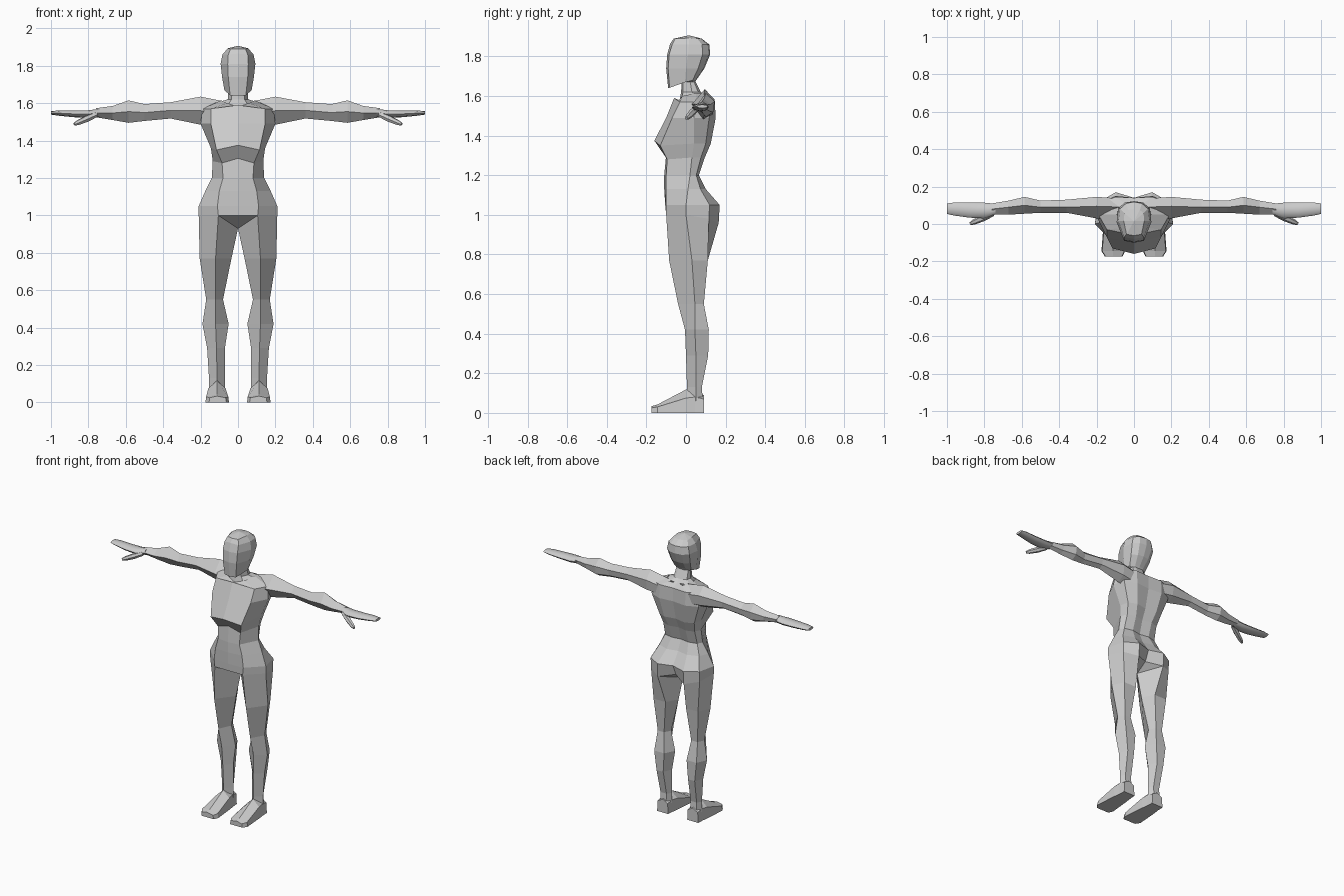
import bpy, bmesh, math
from mathutils import Vector

if "Cube" in bpy.data.objects:
    bpy.data.objects.remove(bpy.data.objects["Cube"])

grey = bpy.data.materials.new("light_grey")
grey.diffuse_color = (0.6, 0.6, 0.6, 1)
grey.use_nodes = True
grey.node_tree.nodes["Principled BSDF"].inputs["Base Color"].default_value = grey.diffuse_color


def finish(name, bm, smooth=False):
    """Turn a half-body bmesh into a mirrored object."""
    bmesh.ops.remove_doubles(bm, verts=bm.verts, dist=0.0005)
    bmesh.ops.recalc_face_normals(bm, faces=bm.faces)
    me = bpy.data.meshes.new(name)
    bm.to_mesh(me)
    bm.free()
    me.materials.append(grey)
    ob = bpy.data.objects.new(name, me)
    bpy.context.collection.objects.link(ob)
    mod = ob.modifiers.new("mirror", 'MIRROR')
    mod.merge_threshold = 0.0005
    if smooth:
        bpy.context.view_layer.objects.active = ob
        ob.select_set(True)
        bpy.ops.object.shade_smooth_by_angle(angle=math.radians(50))
        ob.select_set(False)


def skin(bm, rings, closed, caps=()):
    """Bridge successive rings of points with faces; returns the rings."""
    vs = [[bm.verts.new(p) for p in r] for r in rings]
    n = len(vs[0])
    for a, b in zip(vs, vs[1:]):
        for i in range(n if closed else n - 1):
            j = (i + 1) % n
            bm.faces.new((a[i], a[j], b[j], b[i]))
    for c in caps:
        bm.faces.new(vs[c])
    return vs


def trunk_ring(z, fy, rx, ry, sx, sy, bx, by, cy, dz=(0, 0, 0, 0, 0, 0)):
    """Half section: front centre, front ridge, side, back outer, back, spine."""
    pts = [(0, fy), (rx, ry), (sx, sy),
           (sx * .62 + bx * .38, by * .7 + sy * .3), (bx * .7, by), (0, cy)]
    return [(x, y, z + d) for (x, y), d in zip(pts, dz)]


# torso with pelvis and legs
bm = bmesh.new()
torso = [
    trunk_ring(1.60, -.035, .06, -.02, .09, .05, .07, .11, .09, (-.02, 0, .015, .01, 0, 0)),
    trunk_ring(1.57, -.06, .145, -.03, .19, .05, .14, .145, .14, (.02, 0, 0, .01, .01, .01)),
    trunk_ring(1.49, -.10, .145, -.07, .20, .04, .14, .15, .14),
    trunk_ring(1.36, -.16, .115, -.13, .145, .04, .11, .125, .11, (.015, -.01, 0, 0, 0, 0)),
    trunk_ring(1.29, -.10, .085, -.095, .135, .03, .09, .095, .08, (.015, -.01, 0, 0, 0, 0)),
    trunk_ring(1.20, -.11, .08, -.10, .14, .02, .09, .065, .055),
    trunk_ring(1.13, -.11, .10, -.10, .175, .01, .11, .10, .085),
    trunk_ring(1.05, -.105, .11, -.10, .21, .0, .14, .17, .14),
    trunk_ring(1.00, -.10, .105, -.10, .21, .0, .14, .165, .11, (0, 0, 0, -.02, -.04, -.02)),
]
hip = torso[-1]
crotch = (0, .03, .93)
skin(bm, torso, False)
for a, b in ((0, 1), (4, 5)):
    bm.faces.new([bm.verts.new(p) for p in (hip[a], hip[b], crotch)])


def leg_ring(z, fy, rx, ox, sy, by, ix):
    w = ox - ix
    return [(rx, fy, z), (ox, sy, z), (ox - .22 * w, by, z),
            (ix + .25 * w, by, z), (ix, sy, z)]


legs = [[hip[1], hip[2], hip[3], hip[4], crotch]] + [leg_ring(*r) for r in (
    (.77, -.085, .12, .205, .03, .11, .035),
    (.55, -.04, .12, .17, .045, .09, .08),
    (.42, -.005, .12, .19, .045, .115, .05),
    (.29, .0, .115, .165, .05, .112, .07),
    (.13, .005, .112, .155, .05, .08, .07),
    (.06, .0, .112, .155, .05, .085, .07))]
skin(bm, legs, True, caps=(-1,))
finish("torso_and_legs", bm)

# feet, lofted heel to toe
bm = bmesh.new()
feet = [[(i, y, 0), (o, y, 0), (o - .004, y, s), (.112, y, t), (i + .004, y, s)]
        for y, i, o, s, t in ((.09, .072, .155, .07, .09), (.045, .068, .157, .08, .11),
                              (-.0, .062, .163, .075, .118), (-.145, .048, .174, .03, .042),
                              (-.175, .062, .155, .025, .034))]
skin(bm, feet, True, caps=(0, -1))
finish("foot", bm)

# neck and head: half sections from the collar to the crown
bm = bmesh.new()
neck = [
    trunk_ring(1.59, -.035, .06, -.025, .09, .04, .07, .10, .10, (-.03, -.01, .02, .02, .015, .01)),
    trunk_ring(1.62, -.025, .035, -.015, .055, .03, .04, .075, .075),
    trunk_ring(1.68, -.02, .03, -.015, .05, .02, .035, .045, .045)]
skin(bm, neck, False)
finish("neck", bm)
bm = bmesh.new()
head = [
    trunk_ring(1.67, -.02, .03, -.015, .05, .015, .035, .045, .045),
    trunk_ring(1.67, -.09, .042, -.083, .073, -.005, .045, .05, .055, (-.03, -.028, 0, .01, .015, .015)),
    trunk_ring(1.74, -.10, .052, -.09, .085, .0, .06, .088, .093),
    trunk_ring(1.81, -.095, .055, -.085, .093, .01, .07, .115, .122),
    trunk_ring(1.86, -.08, .052, -.07, .083, .015, .06, .11, .118, (.005, 0, 0, 0, 0, 0)),
    trunk_ring(1.89, -.062, .04, -.055, .055, .015, .045, .075, .08, (0, 0, .003, 0, 0, 0)),
    [(0, .015, 1.907)] * 6]
skin(bm, head, False)
bmesh.ops.dissolve_degenerate(bm, dist=0.0005, edges=bm.edges)
finish("head", bm)


def arm_ring(x, y0, y1, z0, z1, ty):
    """Section across x: front, top ridge, back upper, back lower, underside."""
    m = (z0 + z1) / 2
    return [(x, y0, m), (x, ty, z1), (x, y1, m + (z1 - m) * .3),
            (x, y1 - .008, m - (m - z0) * .6), (x, (y0 + y1) / 2, z0)]


# arms, shoulder to wrist
bm = bmesh.new()
arms = [arm_ring(*r) for r in (
    (.05, .03, .135, 1.47, 1.605, .09), (.20, .03, .145, 1.485, 1.635, .095),
    (.36, .06, .13, 1.518, 1.605, .09), (.50, .06, .125, 1.505, 1.595, .09),
    (.585, .055, .145, 1.495, 1.615, .10), (.67, .05, .125, 1.51, 1.585, .09),
    (.76, .05, .11, 1.525, 1.573, .08))]
skin(bm, arms, True, caps=(0, -1))
finish("arm", bm)

# mitten hands, rounded section
bm = bmesh.new()
hands = []
for x, yc, zc, w, h in ((.74, .08, 1.548, .028, .022), (.80, .072, 1.542, .042, .02),
                        (.88, .074, 1.543, .040, .018), (.96, .08, 1.547, .035, .014),
                        (1.0, .082, 1.548, .028, .009)):
    hands.append([(x, yc + w * math.cos(a), zc + h * math.sin(a))
                  for a in (math.tau * k / 8 for k in range(8))])
skin(bm, hands, True, caps=(0, -1))
finish("hand", bm, True)

# thumbs, tapered and pointing forward and down
bm = bmesh.new()
base, tip = Vector((.755, .055, 1.54)), Vector((.875, .002, 1.487))
d = (tip - base).normalized()
u = d.cross(Vector((0, 0, 1))).normalized()
v = d.cross(u)
thumbs = [[base.lerp(tip, t) + (u * math.cos(a) + v * math.sin(a)) * r
           for a in (math.tau * k / 6 for k in range(6))]
          for t, r in ((0, .014), (.45, .018), (.85, .014), (1, .008))]
skin(bm, thumbs, True, caps=(0, -1))
finish("thumb", bm, True)
